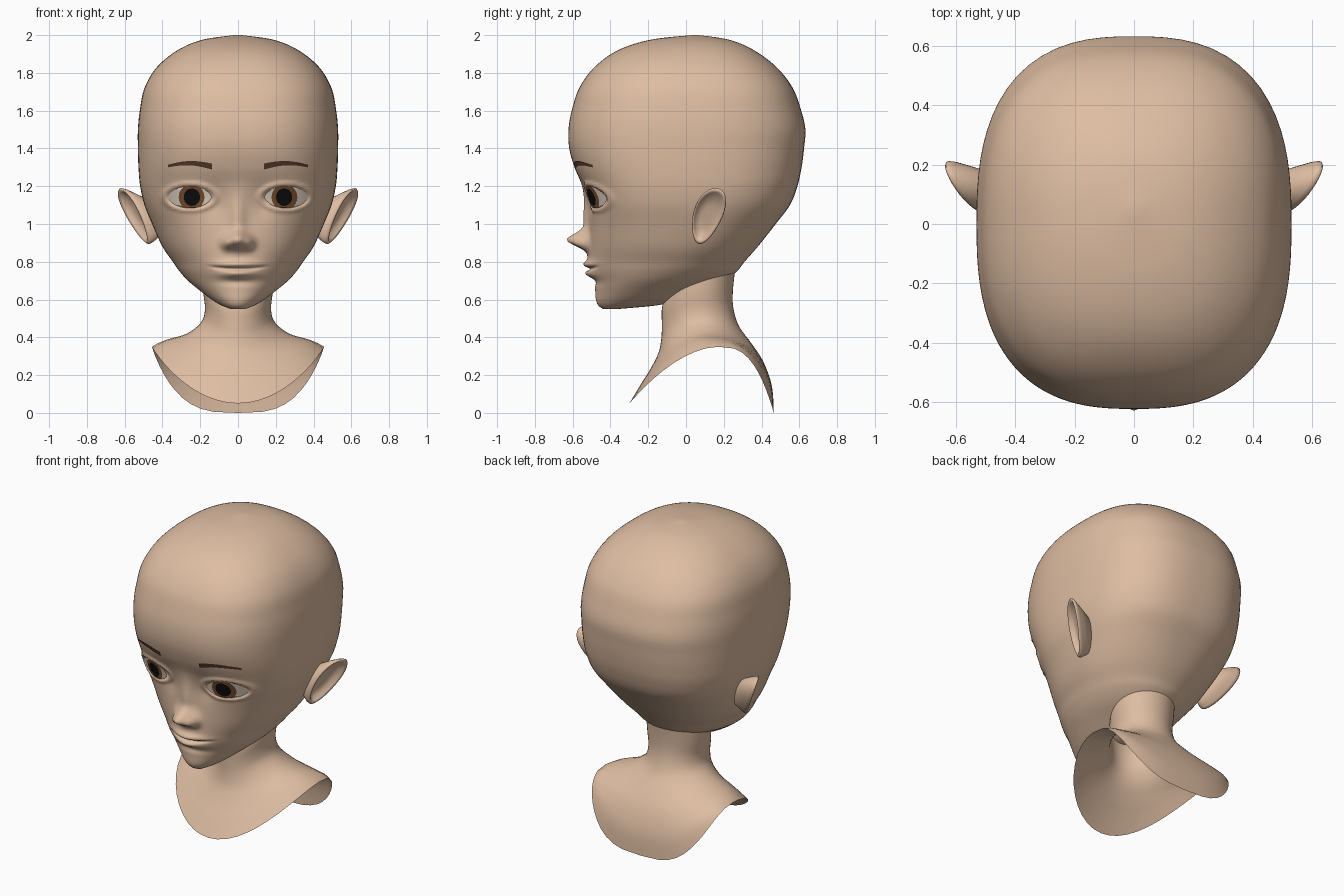
import bpy, bmesh, math
from math import sin, cos, pi, exp

if "Cube" in bpy.data.objects:
    bpy.data.objects.remove(bpy.data.objects["Cube"])


def srgb(r, g, b):
    f = lambda c: (c / 255 / 12.92) if c < 11 else ((c / 255 + 0.055) / 1.055) ** 2.4
    return (f(r), f(g), f(b), 1)


def material(name, *rgb):
    m = bpy.data.materials.new(name)
    m.diffuse_color = srgb(*rgb)
    m.use_nodes = True
    m.node_tree.nodes["Principled BSDF"].inputs["Base Color"].default_value = m.diffuse_color
    return m


skin = material("skin", 222, 189, 162)
brow_brown = material("brow brown", 88, 60, 42)
eye_white = material("eye white", 236, 218, 202)
iris_brown = material("iris brown", 126, 82, 48)
pupil_black = material("pupil black", 16, 14, 14)


def loft(name, rows, mat, closed=True, caps=(), mirror=False, front=False):
    """Skin a list of point rows; optionally close, cap and mirror them."""
    bm = bmesh.new()
    vs = [[bm.verts.new(p) for p in r] for r in rows]
    n = len(rows[0])
    for a, b in zip(vs, vs[1:]):
        for i in range(n if closed else n - 1):
            j = (i + 1) % n
            bm.faces.new((a[i], a[j], b[j], b[i]))
    for c in caps:
        bm.faces.new(vs[c])
    bmesh.ops.recalc_face_normals(bm, faces=bm.faces)
    bm.normal_update()
    if front and sum(f.normal.y for f in bm.faces) > 0:
        bmesh.ops.reverse_faces(bm, faces=bm.faces)
    me = bpy.data.meshes.new(name)
    bm.to_mesh(me)
    bm.free()
    me.materials.append(mat)
    me.polygons.foreach_set("use_smooth", [True] * len(me.polygons))
    ob = bpy.data.objects.new(name, me)
    bpy.context.collection.objects.link(ob)
    if mirror:
        ob.modifiers.new("mirror", 'MIRROR').use_mirror_merge = False
    return ob


def spline(rows, k):
    """Catmull-Rom through table rows, k samples per span."""
    out = []
    for i in range(len(rows) - 1):
        p = [rows[max(0, min(len(rows) - 1, i + d))] for d in (-1, 0, 1, 2)]
        for s in range(k):
            t = s / k
            out.append([0.5 * (2 * b + (c - a) * t + (2 * a - 5 * b + 4 * c - d) * t * t
                               + (3 * b - a - 3 * c + d) * t ** 3) for a, b, c, d in zip(*p)])
    return out + [list(rows[-1])]


# Skull sections: z, front y, back y, half width, y of widest point, squareness
SECTIONS = spline([
    (.55, -.44, -.36, .04, -.41, 2), (.57, -.465, -.15, .09, -.34, 2),
    (.60, -.477, -.04, .14, -.28, 2), (.65, -.48, .08, .205, -.22, 2),
    (.70, -.485, .2, .265, -.16, 2), (.75, -.497, .27, .31, -.11, 2.05),
    (.80, -.505, .31, .345, -.07, 2.1), (.88, -.512, .38, .40, -.03, 2.2),
    (1.0, -.512, .475, .455, 0, 2.4), (1.1, -.518, .55, .495, 0, 2.55),
    (1.2, -.545, .59, .518, 0, 2.6), (1.3, -.59, .612, .527, 0, 2.6),
    (1.4, -.618, .625, .53, 0, 2.6), (1.5, -.622, .632, .53, 0, 2.6),
    (1.6, -.605, .61, .52, 0, 2.6), (1.72, -.565, .565, .495, 0, 2.6),
    (1.83, -.485, .48, .43, 0, 2.5), (1.92, -.36, .36, .32, .01, 2.4),
    (1.975, -.19, .23, .19, .03, 2.2), (2.0, .03, .07, .02, .05, 2)], 8)

EYE_X, EYE_Z, EYE_RX, EYE_RZ = .255, 1.142, .115, .058


def bump(x, z, cx, cz, sx, sz):
    return exp(-((abs(x) - cx) / sx) ** 2 / 2 - ((z - cz) / sz) ** 2 / 2)


def relief(x, z):
    """Forward displacement of the face: nose, mouth and eye lids."""
    d = .105 * bump(x, z, 0, .915, .038, .031)             # nose tip
    d += .045 * bump(x, z, .058, .897, .02, .022)          # nostril wings
    d += .03 * bump(x, z, 0, 1.03, .03, .09)               # bridge
    d += .018 * bump(x, z, 0, .77, .11, .05)               # muzzle
    d += .022 * bump(x, z, 0, .787, .075, .013)            # upper lip
    d += .024 * bump(x, z, 0, .735, .06, .015)             # lower lip
    d -= .012 * bump(x, z, 0, .695, .07, .016)
    zm = .762 + .55 * x * x
    d -= .02 * exp(-((z - zm) / .008) ** 2 - (x / .13) ** 4)   # mouth line
    d -= .015 * bump(x, z, .13, 1.12, .035, .06)           # inner eye corner
    e = math.hypot((abs(x) - EYE_X) / EYE_RX, (z - EYE_Z) / EYE_RZ)
    d += .013 * exp(-((e - 1.2) / .15) ** 2)               # lid rim
    d -= .014 / (1 + exp(min(50, (e - .95) * 25)))         # socket
    return d


def base_y(x, z):
    for a, b in zip(SECTIONS, SECTIONS[1:]):
        if a[0] <= z <= b[0]:
            t = (z - a[0]) / (b[0] - a[0])
            _, yf, yb, hw, yw, n = [p + (q - p) * t for p, q in zip(a, b)]
            return yw - (yw - yf) * max(0, 1 - abs(x / hw) ** n) ** (1 / n)
    return 0


# Head: polar super-ellipse rings, denser across the face
angles = [-pi / 2 + pi / 3 * (i / 45) for i in range(-45, 45)]
angles += [-pi / 6 + 4 * pi / 3 * i / 50 for i in range(50)]
rings = []
for z, yf, yb, hw, yw, n in SECTIONS:
    ring = []
    for a in angles:
        c, s = cos(a), sin(a)
        b = yw - yf if s < 0 else yb - yw
        r = (abs(c / hw) ** n + abs(s / b) ** n) ** (-1 / n)
        x, y = r * c, yw + r * s
        if s < 0 and .6 < z < 1.4:
            y -= relief(x, z) * min(1, -s * 2)
        ring.append((x, y, z))
    rings.append(ring)
loft("head", rings, skin, caps=(0, -1))

# Neck and shoulders: front y z, side x y z, back y z, back squareness
rings = []
for yf, zf, hw, ys, zs, yb, zb, n in spline([
        (-.08, .72, .19, .08, .8, .27, .82, 2), (-.125, .57, .185, .08, .65, .25, .67, 2),
        (-.128, .47, .175, .08, .55, .25, .56, 2), (-.13, .40, .195, .09, .48, .28, .46, 2),
        (-.145, .32, .27, .11, .42, .345, .37, 2.2), (-.19, .23, .37, .14, .39, .41, .27, 2.6),
        (-.24, .15, .42, .16, .37, .455, .14, 3), (-.3, .05, .455, .17, .35, .465, 0, 3.2)], 4):
    ring = []
    for i in range(48):
        c, s = cos(2 * pi * i / 48), sin(2 * pi * i / 48)
        m, ye, ze = (2, yf, zf) if s < 0 else (n, yb, zb)
        ring.append((math.copysign(abs(c) ** (2 / m), c) * hw,
                     ys + (ye - ys) * abs(s) ** (2 / m),
                     zs + (ze - zs) * abs(s) ** 1.8))
    rings.append(ring)
loft("neck_and_shoulders", rings, skin)

# Ears: tilted oval rings from root to rim, then into the bowl
rings = []
for k, dx in ((.55, -.12), (.85, -.05), (.97, -.018), (1, 0), (.94, .008),
              (.85, -.002), (.72, -.022), (.4, -.034), (.05, -.03)):
    ring = []
    for i in range(32):
        a = 2 * pi * i / 32
        u, v = k * .08 * cos(a) * (1 + .22 * sin(a)), k * .148 * sin(a)
        y, z = .115 + u + .28 * v, 1.042 + v
        ring.append((.53 + .35 * (z - 1.1) + .5 * (y - .04) + dx, y, z))
    rings.append(ring)
loft("ear", rings, skin, caps=(0, -1), mirror=True)


# Eyes: thin curved discs clipped to the almond opening
def eye_disc(name, cx, rx, rz, lift, mat):
    rows = []
    for k in range(9):
        row = []
        for i in range(40):
            a, r = 2 * pi * i / 40, max(.01, k / 8)
            x = cx + r * rx * cos(a)
            u = min(1, abs(x - EYE_X) / EYE_RX)
            h = EYE_RZ * (1 - u * u) ** .6
            dz = max(-h, min(h, r * rz * sin(a)))
            z = EYE_Z + dz
            row.append((x, base_y(x, z) - lift, z))
        rows.append(row)
    loft(name, rows, mat, caps=(0,), mirror=True, front=True)


eye_disc("eye_white", EYE_X, EYE_RX, EYE_RZ * 1.2, .001, eye_white)
eye_disc("iris", .246, .068, .068, .004, iris_brown)
eye_disc("pupil", .244, .043, .046, .007, pupil_black)

# Eyebrows: arched tapering strips following the forehead
rows = []
for j in (-1, -.5, 0, .5, 1):
    row = []
    for i in range(25):
        u = i / 24
        x = .137 + .233 * u
        z = 1.304 + .018 * sin(pi * min(1, u * .95)) + j * (.016 - .009 * u)
        row.append((x, base_y(x, z) - relief(x, z) - .006, z))
    rows.append(row)
loft("eyebrow", rows, brow_brown, closed=False, mirror=True, front=True)
